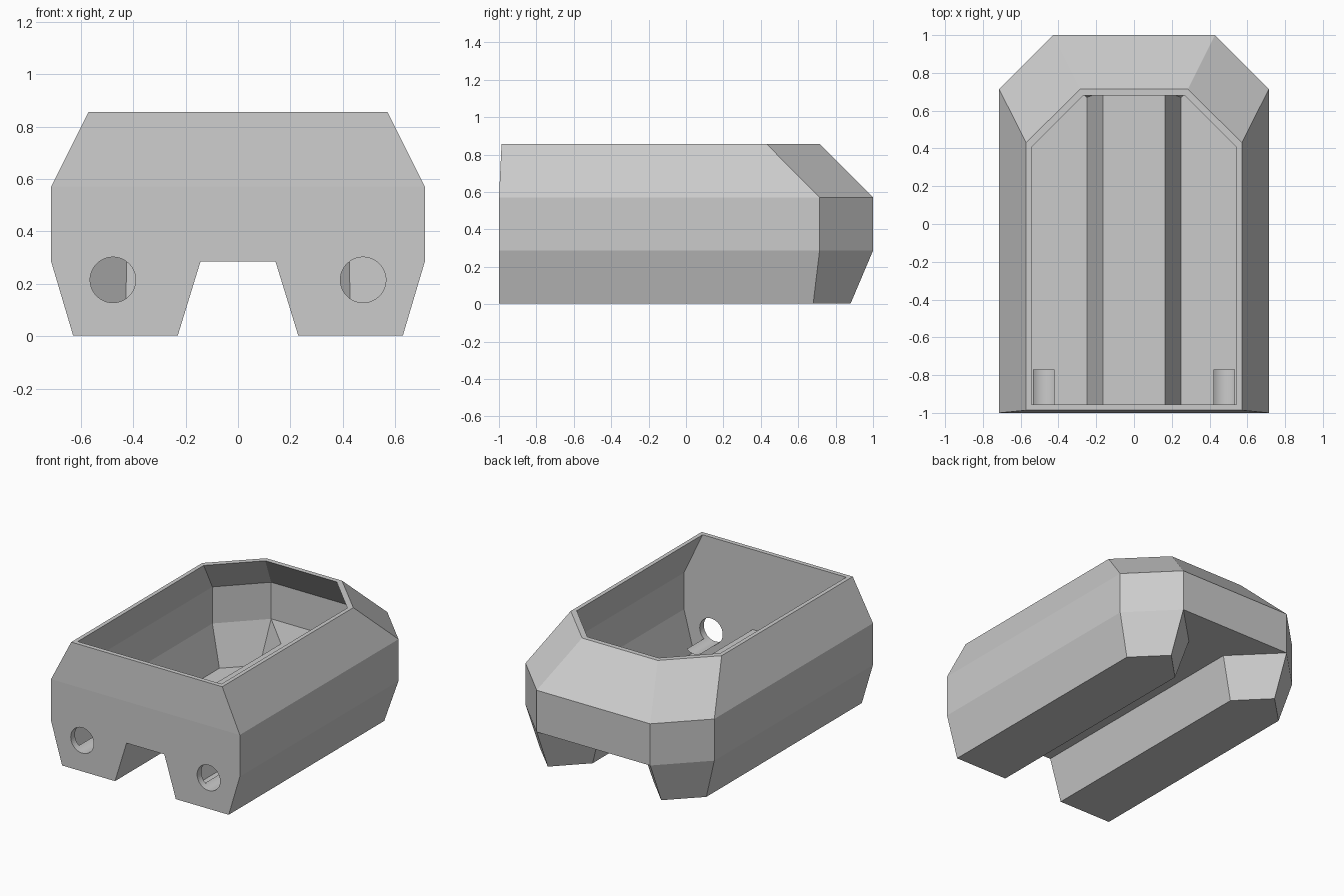
import bpy, bmesh, math

if "Cube" in bpy.data.objects:
    bpy.data.objects.remove(bpy.data.objects["Cube"])


def add_object(name, bm):
    me = bpy.data.meshes.new(name)
    bm.to_mesh(me)
    bm.free()
    ob = bpy.data.objects.new(name, me)
    bpy.context.collection.objects.link(ob)
    return ob


def hull_ring(bm, z, yf, xi, xo, yc, xm, yb):
    """Half outline of the hull, open at x = 0."""
    pts = [(0, yf), (xi, yf), (xo, yf), (xo, yc), (xm, yb), (0, yb)]
    return [bm.verts.new((x, y, z)) for x, y in pts]


def bridge(bm, a, b, closed=False):
    n = len(a)
    for i in range(n if closed else n - 1):
        j = (i + 1) % n
        bm.faces.new((a[i], a[j], b[j], b[i]))


def hull_skin(bm, levels, leg):
    """Lofted hull with one tapered, pointed leg; returns the top ring."""
    rings = [hull_ring(bm, *lv) for lv in levels]
    for a, b in zip(rings, rings[1:]):
        bridge(bm, a, b)
    low = rings[-1]
    z, yf, xi, xo, yc, xm, yb = leg
    # pointed leg outline, symmetric about its centre line
    inner = bm.verts.new((levels[-1][2], levels[-1][4], levels[-1][0]))
    top = [low[1], low[2], low[3], low[4], inner]
    foot = [bm.verts.new((x, y, z)) for x, y in
            [(xi, yf), (xo, yf), (xo, yc), (xm, yb), (xi, yc)]]
    bridge(bm, top, foot, closed=True)
    bm.faces.new(foot)
    # ceiling of the channel between the legs
    bm.faces.new((low[0], low[1], inner, low[4], low[5]))
    return rings[0]


# Hollow hull: outer and inner skins joined by the rim
bm = bmesh.new()
outer = hull_skin(bm, [(.857, -.986, .143, .571, .43, .286, .714),
                       (.571, -1, .143, .714, .714, .429, 1),
                       (.286, -1, .143, .714, .714, .429, 1)],
                  (.003, -1, .23, .63, .68, .429, .88))
inner = hull_skin(bm, [(.857, -.955, .165, .543, .405, .27, .68),
                       (.56, -.955, .165, .684, .70, .425, .965),
                       (.31, -.955, .165, .684, .70, .425, .965)],
                  (.035, -.955, .25, .61, .67, .43, .85))
bridge(bm, outer, inner)
bmesh.ops.mirror(bm, geom=bm.verts[:] + bm.edges[:] + bm.faces[:],
                 axis='X', merge_dist=1e-4)
bmesh.ops.remove_doubles(bm, verts=bm.verts[:], dist=1e-4)
bmesh.ops.recalc_face_normals(bm, faces=bm.faces[:])
hull = add_object("hull", bm)

# Round holes in the front wall, with a shallow trough behind each
R, HX, HZ = .087, .478, .215
for side, sx in (("left", -1), ("right", 1)):
    bpy.ops.mesh.primitive_cylinder_add(vertices=48, radius=R, depth=.12,
                                        location=(sx * HX, -.98, HZ),
                                        rotation=(math.pi / 2, 0, 0))
    cutter = bpy.context.object
    cutter.name = side + "_hole_cutter"
    cutter.hide_render = True
    cutter.hide_set(True)
    mod = hull.modifiers.new(side + "_hole", 'BOOLEAN')
    mod.operation = 'DIFFERENCE'
    mod.solver = 'EXACT'
    mod.object = cutter

    bm = bmesh.new()
    angles = [math.radians(-40 + 8 * i) for i in range(11)]
    ends = [[bm.verts.new((sx * HX + R * math.sin(a), y, HZ - R * math.cos(a)))
             for a in angles] for y in (-.955, -.77)]
    bridge(bm, *ends)
    for f in bm.faces:
        f.normal_update()
        if f.normal.z < 0:
            f.normal_flip()
        f.smooth = True
    add_object(side + "_trough", bm)
